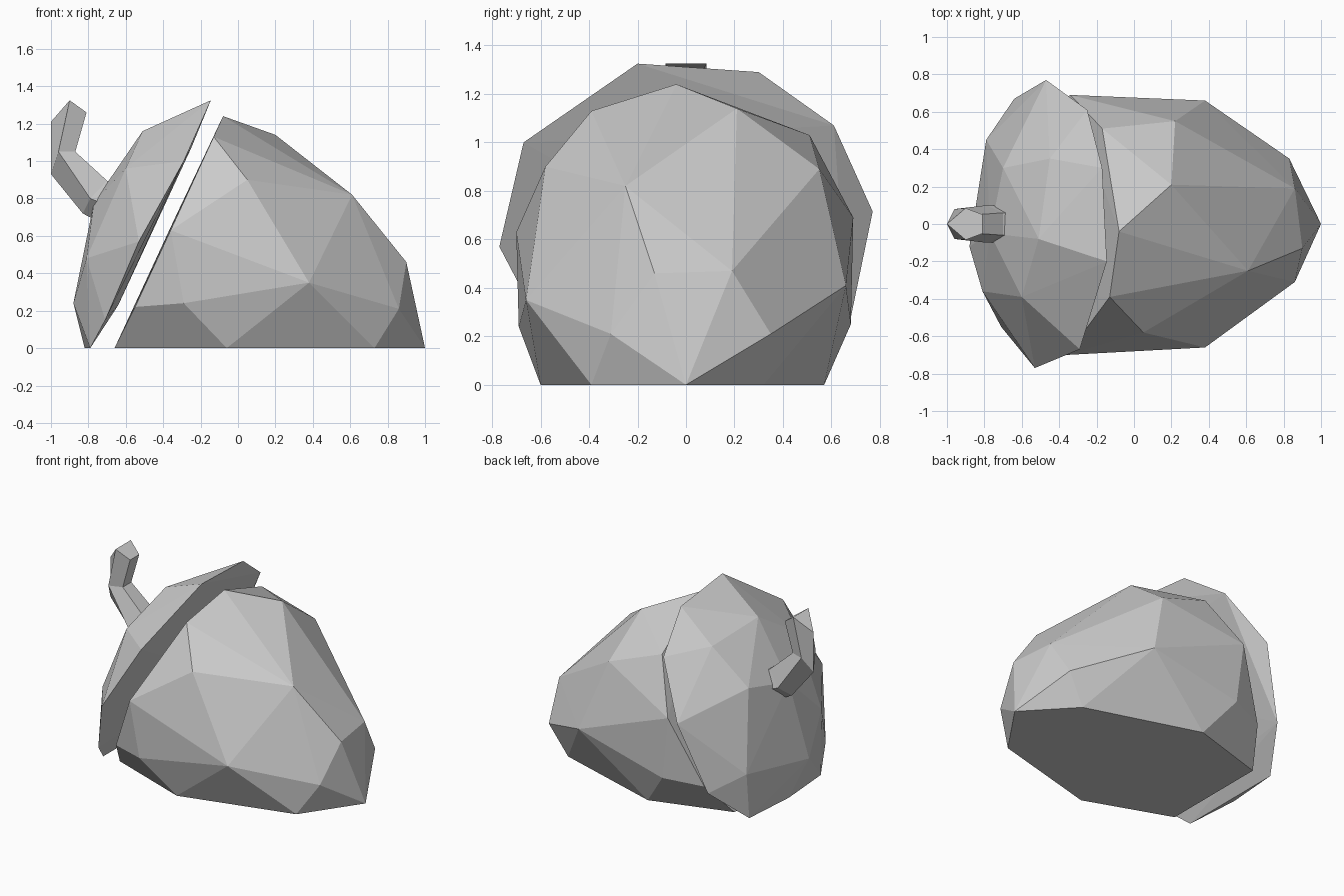
import bpy, bmesh


def make_object(name, bm):
    bmesh.ops.recalc_face_normals(bm, faces=bm.faces[:])
    mesh = bpy.data.meshes.new(name)
    bm.to_mesh(mesh)
    bm.free()
    obj = bpy.data.objects.new(name, mesh)
    bpy.context.collection.objects.link(obj)
    return obj


def faceted_solid(name, corners):
    """Low-poly lump: flat facets stretched over a few corner points."""
    bm = bmesh.new()
    for c in corners:
        bm.verts.new(c)
    res = bmesh.ops.convex_hull(bm, input=bm.verts[:])
    loose = {g for g in res["geom_interior"] + res["geom_unused"]
             if isinstance(g, bmesh.types.BMVert)}
    bmesh.ops.delete(bm, geom=list(loose), context='VERTS')
    return make_object(name, bm)


# Nut body, lying on its side with the tip towards +x
faceted_solid("nut_body", [
    # tip
    (1.0, 0.0, 0), (0.90, -0.13, 0.46), (0.86, 0.19, 0.47),
    (0.86, -0.31, 0.21), (0.83, 0.35, 0.21),
    # upper belly
    (0.61, -0.25, 0.82), (0.20, 0.21, 1.14), (-0.08, -0.04, 1.24),
    (-0.13, -0.39, 1.13), (0.05, -0.58, 0.90),
    (0.22, 0.55, 0.89), (-0.17, 0.51, 1.03),
    # sides
    (0.38, -0.66, 0.35), (0.38, 0.66, 0.41),
    (-0.36, -0.70, 0.63), (-0.34, 0.69, 0.69),
    (-0.29, -0.69, 0.24), (-0.29, 0.68, 0.25),
    (-0.55, -0.58, 0.22), (-0.55, 0.58, 0.22),
    # flat underside
    (0.73, -0.39, 0), (0.70, 0.32, 0), (-0.06, -0.60, 0),
    (-0.10, 0.57, 0), (-0.66, -0.38, 0), (-0.66, 0.40, 0),
])

# Cap: slanted flat rim and a domed back
faceted_solid("cap", [
    # rim
    (-0.145, -0.20, 1.325), (-0.17, 0.30, 1.29), (-0.25, 0.61, 1.07),
    (-0.47, 0.77, 0.715), (-0.64, 0.67, 0.23), (-0.79, 0.42, 0),
    (-0.79, -0.38, 0), (-0.71, -0.55, 0.15), (-0.53, -0.77, 0.57),
    (-0.29, -0.67, 1.0),
    # dome
    (-0.51, -0.08, 1.16), (-0.45, 0.35, 1.10), (-0.60, -0.39, 0.96),
    (-0.70, 0.30, 0.85), (-0.77, -0.05, 0.78), (-0.81, -0.36, 0.48),
    (-0.79, 0.45, 0.32), (-0.88, -0.12, 0.24), (-0.82, 0.02, 0),
])

# Bent stem: five-sided rings given by outer, side and inner x/z positions
rings = [
    ((-0.70, 0.65), (-0.64, 0.74), (-0.58, 0.84), 0.10),
    ((-0.83, 0.72), (-0.79, 0.80), (-0.70, 0.895), 0.10),
    ((-1.00, 0.93), (-0.96, 1.05), (-0.87, 1.05), 0.08),
    ((-1.00, 1.21), (-0.90, 1.325), (-0.81, 1.26), 0.085),
]
bm = bmesh.new()
loops = []
for outer, side, inner, w in rings:
    loops.append([bm.verts.new(p) for p in (
        (outer[0], 0, outer[1]),
        (side[0], -w, side[1]), (inner[0], -0.6 * w, inner[1]),
        (inner[0], 0.6 * w, inner[1]), (side[0], w, side[1]))])
for a, b in zip(loops, loops[1:]):
    for i in range(5):
        j = (i + 1) % 5
        bm.faces.new((a[i], a[j], b[j], b[i]))
bm.faces.new(loops[0])
bm.faces.new(loops[-1])
make_object("stem", bm)
